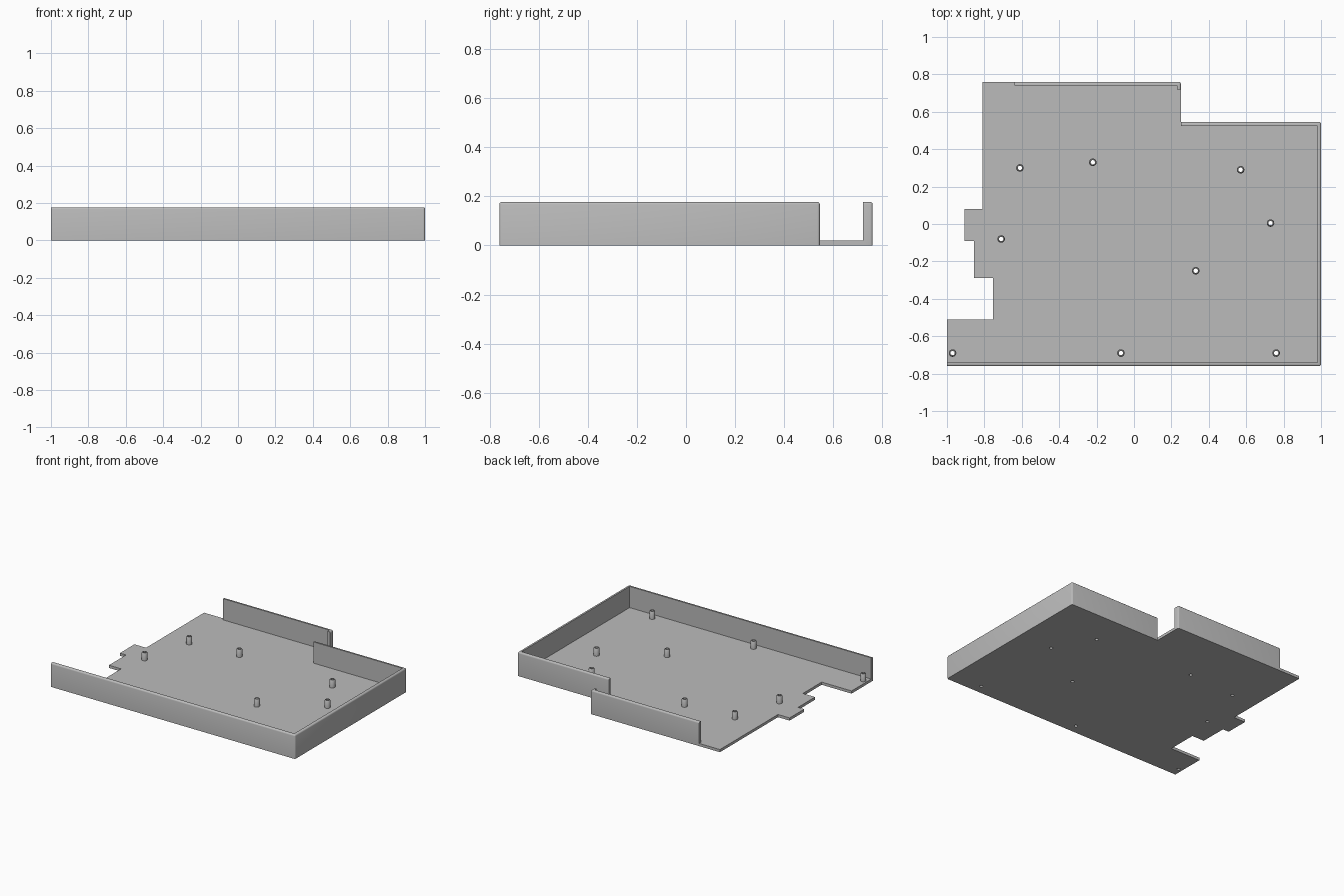
import bpy, bmesh, math

cube = bpy.data.objects.get("Cube")
if cube:
    bpy.data.objects.remove(cube, do_unlink=True)

FLOOR, HEIGHT, ROUND, HOLE = 0.02, 0.177, 0.01, 0.0115

grey = bpy.data.materials.new("plain_grey")
grey.use_nodes = True
grey.diffuse_color = (0.5, 0.5, 0.5, 1)
grey.node_tree.nodes["Principled BSDF"].inputs["Base Color"].default_value = (0.5, 0.5, 0.5, 1)


def add_object(name, mesh):
    obj = bpy.data.objects.new(name, mesh)
    bpy.context.collection.objects.link(obj)
    return obj


def finish(name, bm):
    """Turn a bmesh into a grey object with smooth curves and sharp edges."""
    bmesh.ops.recalc_face_normals(bm, faces=bm.faces)
    mesh = bpy.data.meshes.new(name)
    bm.to_mesh(mesh)
    bm.free()
    mesh.materials.append(grey)
    obj = add_object(name, mesh)
    bpy.ops.object.select_all(action="DESELECT")
    obj.select_set(True)
    bpy.context.view_layer.objects.active = obj
    bpy.ops.object.shade_smooth_by_angle(angle=math.radians(35))
    obj.select_set(False)
    return obj


def raise_faces(bm, height):
    ext = bmesh.ops.extrude_face_region(bm, geom=bm.faces[:])["geom"]
    top = [v for v in ext if isinstance(v, bmesh.types.BMVert)]
    bmesh.ops.translate(bm, verts=top, vec=(0, 0, height))


def circle(cx, cy, r, n=24):
    return [(cx + r * math.cos(i * math.tau / n), cy + r * math.sin(i * math.tau / n))
            for i in range(n)]


def make_wall(name, outer, inner):
    """Upright strip whose outer corners and outer top edge are rounded."""
    bm = bmesh.new()
    bm.faces.new([bm.verts.new((x, y, 0)) for x, y in outer + inner])
    raise_faces(bm, HEIGHT)

    def outside(v):
        return any(math.dist(v.co.xy, p) < 1e-4 for p in outer)

    def at_corner(v):
        return any(math.dist(v.co.xy, p) < 1e-4 for p in outer[1:-1])

    edges = []
    for e in bm.edges:
        a, b = e.verts
        upright = abs(a.co.z - b.co.z) > 0.01
        on_top = min(a.co.z, b.co.z) > HEIGHT / 2
        if (upright and at_corner(a)) or (on_top and outside(a) and outside(b)):
            edges.append(e)
    bmesh.ops.bevel(bm, geom=edges, offset=ROUND, segments=3, profile=0.5, affect="EDGES")
    return finish(name, bm)


# Screw post positions
posts = [(-0.61, 0.30), (-0.22, 0.33), (0.57, 0.29), (0.73, 0.005), (-0.71, -0.08),
         (0.33, -0.25), (-0.97, -0.69), (-0.07, -0.69), (0.76, -0.69)]

# Floor plate with notched side and screw holes, fitted inside the walls
outline = [(-1, -0.74), (0.98, -0.74), (0.98, 0.525), (0.25, 0.525), (0.25, 0.72),
           (0.23, 0.72), (0.23, 0.74), (-0.64, 0.74), (-0.64, 0.76), (-0.81, 0.76),
           (-0.81, 0.08), (-0.905, 0.08), (-0.905, -0.09), (-0.855, -0.09),
           (-0.855, -0.29), (-0.755, -0.29), (-0.755, -0.51), (-1, -0.51)]
bm = bmesh.new()
for loop in [outline] + [circle(x, y, HOLE) for x, y in posts]:
    verts = [bm.verts.new((x, y, 0)) for x, y in loop]
    for i, v in enumerate(verts):
        bm.edges.new((verts[i - 1], v))
bmesh.ops.triangle_fill(bm, use_beauty=True, edges=bm.edges[:], normal=(0, 0, 1))
bmesh.ops.dissolve_limit(bm, angle_limit=0.01, verts=[], edges=[])
raise_faces(bm, FLOOR)
finish("floor_plate", bm)

# Wall running along the front, left side and part of the back
make_wall("main_wall",
          [(-1, -0.76), (1, -0.76), (1, 0.545), (0.25, 0.545)],
          [(0.25, 0.525), (0.98, 0.525), (0.98, -0.74), (-1, -0.74)])

# Separate back wall with a short return
make_wall("back_wall",
          [(0.25, 0.72), (0.25, 0.76), (-0.64, 0.76)],
          [(-0.64, 0.74), (0.23, 0.74), (0.23, 0.72)])

# Hollow screw posts, turned from one profile and shared
profile = [(HOLE, FLOOR), (0.02, FLOOR), (0.02, 0.071), (0.016, 0.077), (HOLE, 0.077)]
bm = bmesh.new()
verts = [bm.verts.new((r, 0, z)) for r, z in profile]
ring = [bm.edges.new((verts[i - 1], v)) for i, v in enumerate(verts)]
bmesh.ops.spin(bm, geom=verts + ring, cent=(0, 0, 0), axis=(0, 0, 1),
               angle=math.tau, steps=24, use_merge=True)
bmesh.ops.remove_doubles(bm, verts=bm.verts, dist=1e-5)
first = finish("screw_post", bm)
first.location = (*posts[0], 0)
for x, y in posts[1:]:
    add_object("screw_post", first.data).location = (x, y, 0)
